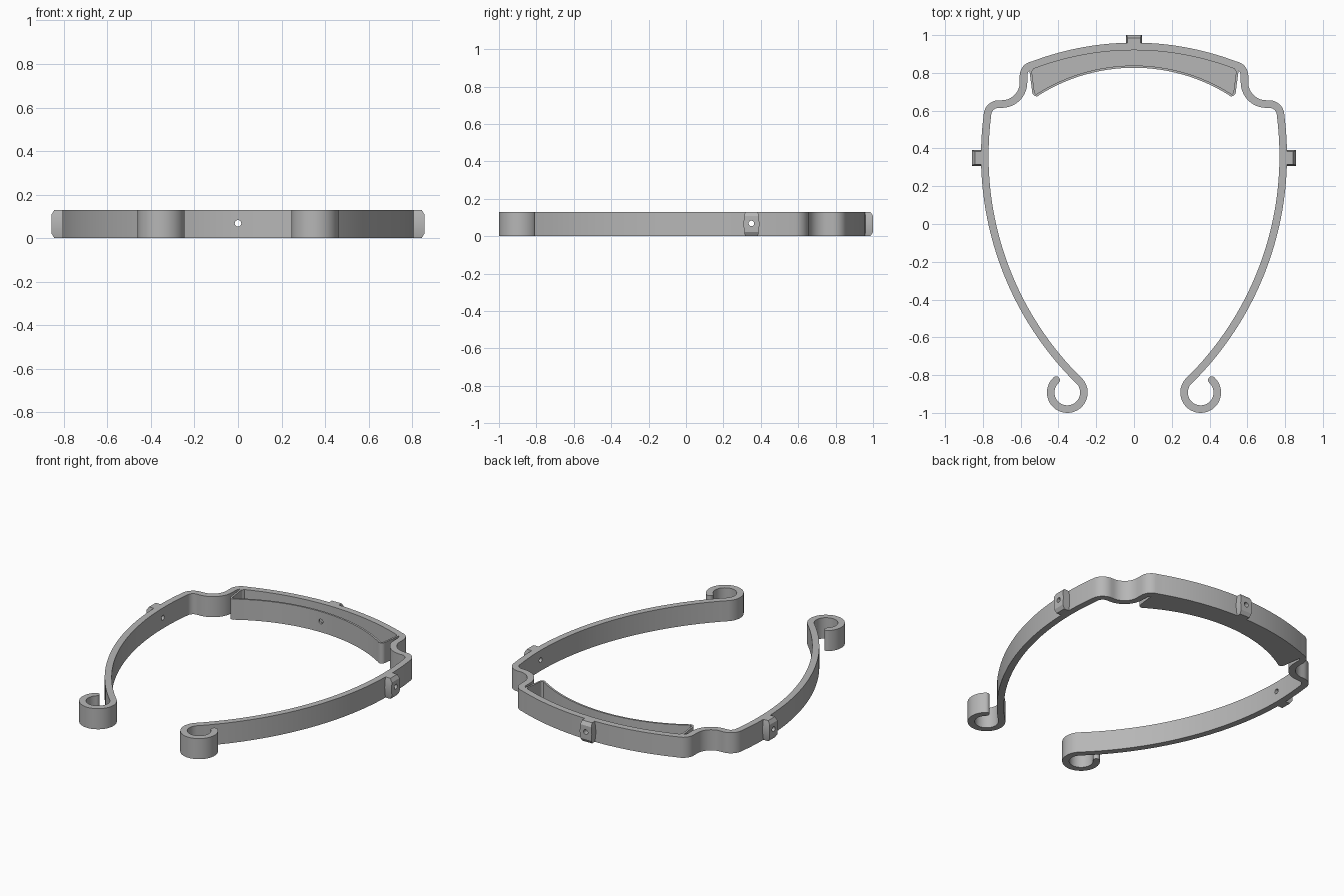
import bpy, bmesh
from math import sin, cos, pi, radians, sqrt, atan2
from mathutils import Vector, Matrix

if "Cube" in bpy.data.objects:
    bpy.data.objects.remove(bpy.data.objects["Cube"])

HEIGHT = 0.13
BAND = 0.04
HOLE_Z = 0.068
LUG_Y = 0.35

grey = bpy.data.materials.new("plain grey")
grey.use_nodes = True
grey.diffuse_color = (0.47, 0.47, 0.47, 1)
grey.node_tree.nodes["Principled BSDF"].inputs["Base Color"].default_value = grey.diffuse_color


def arc(cx, cy, r, start, end, n):
    """Points along an arc, angles in degrees."""
    angles = [radians(start + (end - start) * i / n) for i in range(n + 1)]
    return [Vector((cx + r * cos(a), cy + r * sin(a))) for a in angles]


def mirrored(half):
    """Complete a half path that ends on the centre line."""
    return half + [Vector((-p.x, p.y)) for p in reversed(half[:-1])]


def strip(path, width, round_ends=False):
    """Closed outline of constant width around an open path."""
    left, right = [], []
    last = len(path) - 1
    for i, p in enumerate(path):
        t = (path[min(i + 1, last)] - path[max(i - 1, 0)]).normalized()
        n = Vector((-t.y, t.x)) * width / 2
        left.append(p + n)
        right.append(p - n)

    def cap(centre, edge):
        d = edge - centre
        a = math_degrees(atan2(d.y, d.x))
        return arc(centre.x, centre.y, width / 2, a, a - 180, 8)[1:-1] if round_ends else []

    return left + cap(path[-1], left[-1]) + right[::-1] + cap(path[0], right[0])


def math_degrees(a):
    return a * 180 / pi


def loft(name, layers):
    """Solid through matching outlines, each given with its height."""
    bm = bmesh.new()
    rings = [[bm.verts.new((p.x, p.y, z)) for p in outline] for outline, z in layers]
    count = len(rings[0])
    bm.faces.new(rings[0][::-1])
    bm.faces.new(rings[-1])
    for low, high in zip(rings, rings[1:]):
        for i in range(count):
            j = (i + 1) % count
            bm.faces.new((low[i], low[j], high[j], high[i]))
    bmesh.ops.recalc_face_normals(bm, faces=bm.faces)
    mesh = bpy.data.meshes.new(name)
    bm.to_mesh(mesh)
    bm.free()
    mesh.materials.append(grey)
    obj = bpy.data.objects.new(name, mesh)
    bpy.context.collection.objects.link(obj)
    return obj


def prism(name, outline, z0=0.0, z1=HEIGHT):
    return loft(name, [(outline, z0), (outline, z1)])


# Band: hook, long side arc, stepped shoulder, back arc
SIDE_R, BACK_R = 1.67, 1.5
corner_angle = 68.5
half = arc(0.353, -0.892, 0.088, 408, 135, 40)
half += arc(0.79 - SIDE_R, 0.36, SIDE_R, -45, 7, 40)[1:]
half += arc(0.716, 0.575, 0.06, 10, 90, 12)
half += arc(0.70, 0.75, 0.115, 270, 180, 14)
half += arc(0.53, 0.786, 0.055, 0, corner_angle, 12)
half += arc(0, 0.94 - BACK_R, BACK_R, corner_angle + 0.8, 90, 20)
band = prism("headband", strip(mirrored(half), BAND, round_ends=True))

# Tray: thin curved wall hanging inside the back arc, with a floor
TRAY_R = 0.95
wall_half = [Vector((0.547, 0.845)), Vector((0.546, 0.80))]
wall_half += arc(0.515, 0.70, 0.018, 0, -110, 8)
wall_half += arc(0, 0.833 - TRAY_R, TRAY_R, 57.5, 90, 24)
wall_path = mirrored(wall_half)
wall = prism("tray_wall", strip(wall_path, 0.012))
back_edge = arc(0, 0.93 - BACK_R, BACK_R, 111, 69, 30)
floor = prism("tray_floor", wall_path + back_edge, 0, 0.012)

# Small fillets where the tray ends meet the band
for side, label in ((1, "left"), (-1, "right")):
    points = [(0.552, 0.81), (0.565, 0.825), (0.55, 0.85), (0.51, 0.86), (0.538, 0.81)]
    prism(label + "_tray_fillet", [Vector((side * x, y)) for x, y in points])


# Lugs: barrel-sided blocks with chamfered tips
def lug(name, base, tip, turn, offset):
    layers = []
    for i in range(13):
        t = i / 6 - 1
        w = 0.042 - 0.008 * t * t
        reach = tip - 0.014 * max(0, (abs(t) - 0.66) / 0.34)
        corners = [(base, -w), (reach, -w), (reach, w), (base, w)]
        rot = Matrix.Rotation(radians(turn), 2)
        layers.append(([rot @ Vector(c) + offset for c in corners], HEIGHT * i / 12))
    return loft(name, layers)


side_shift = Vector((0, LUG_Y))
left_lug = lug("left_lug", 0.79, 0.857, 0, side_shift)
right_lug = lug("right_lug", 0.79, 0.857, 180, side_shift)
back_lug = lug("back_lug", 0.94, 1.0, 90, Vector((0, 0)))


# Pin holes through the lugs, band and tray wall
def drill(name, targets, centre, axis):
    bpy.ops.mesh.primitive_cylinder_add(vertices=24, radius=0.015, depth=2.4, location=centre,
                                        rotation=[pi / 2 if a == axis else 0 for a in "xyz"])
    cutter = bpy.context.object
    cutter.name = name
    cutter.hide_render = True
    cutter.data.materials.append(grey)
    for obj in targets:
        mod = obj.modifiers.new("hole", "BOOLEAN")
        mod.operation = "DIFFERENCE"
        mod.solver = "EXACT"
        mod.object = cutter
        bpy.context.view_layer.objects.active = obj
        bpy.ops.object.modifier_apply(modifier=mod.name)
    bpy.data.objects.remove(cutter)


drill("side_drill", [band, left_lug, right_lug], (0, LUG_Y, HOLE_Z), "y")
drill("back_drill", [band, wall, back_lug], (0, 0.9, HOLE_Z), "x")

# Smooth the curved walls and keep the edges crisp
bpy.ops.object.select_all(action="DESELECT")
for obj in bpy.context.collection.objects:
    if obj.type == "MESH" and grey.name in obj.data.materials:
        obj.select_set(True)
        bpy.context.view_layer.objects.active = obj
bpy.ops.object.shade_smooth_by_angle(angle=radians(30))
